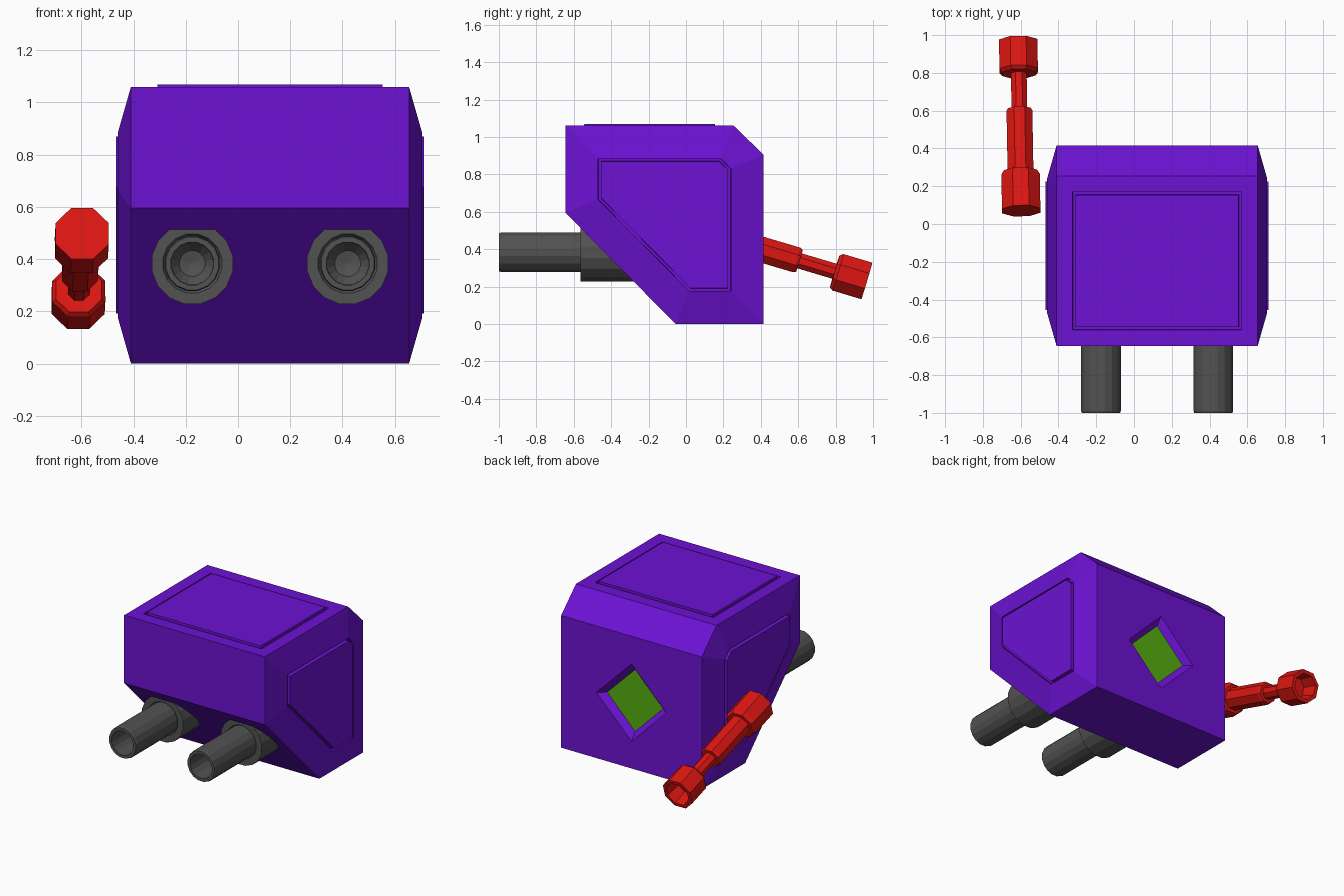
import bpy, bmesh
from math import sin, cos, tau
from mathutils import Vector

if "Cube" in bpy.data.objects:
    bpy.data.objects.remove(bpy.data.objects["Cube"])

CX = 0.1225   # middle of the hull in x


def material(name, rgb):
    m = bpy.data.materials.new(name)
    m.diffuse_color = (*rgb, 1)
    m.use_nodes = True
    m.node_tree.nodes["Principled BSDF"].inputs["Base Color"].default_value = m.diffuse_color
    return m


purple = material("purple", (0.15, 0.006, 0.65))
red = material("red", (0.72, 0.008, 0.006))
green = material("green", (0.09, 0.42, 0.005))
steel = material("steel", (0.085, 0.085, 0.085))


def finish(bm, name, mat, recalc=True):
    if recalc:
        bmesh.ops.recalc_face_normals(bm, faces=bm.faces[:])
    me = bpy.data.meshes.new(name)
    bm.to_mesh(me)
    bm.free()
    ob = bpy.data.objects.new(name, me)
    bpy.context.collection.objects.link(ob)
    me.materials.append(mat)
    return ob


def inset(bm, face, thickness, depth=0.0):
    bmesh.ops.inset_individual(bm, faces=[face], thickness=thickness,
                               depth=depth, use_even_offset=True)


def grooved_panel(bm, face):
    inset(bm, face, 0.001, -0.02)
    inset(bm, face, 0.014)
    inset(bm, face, 0.001, 0.028)


def lathe(name, start, direction, profile, sides, mat):
    """Spin (distance, radius) points round an axis."""
    q = Vector(direction).to_track_quat('Z', 'Y')
    bm = bmesh.new()
    rings = []
    for t, r in profile:
        n = 1 if r == 0 else sides
        rings.append([bm.verts.new(Vector(start) + q @ Vector((
            r * cos(tau * (i + 0.5) / sides), r * sin(tau * (i + 0.5) / sides), t)))
            for i in range(n)])
    for a, b in zip(rings, rings[1:]):
        for i in range(sides):
            j = (i + 1) % sides
            vs = [a[i % len(a)], a[j % len(a)], b[j % len(b)], b[i % len(b)]]
            bm.faces.new(list(dict.fromkeys(vs)))
    return finish(bm, name, mat)


# Hull: side profile (y, z) extruded across x
profile = [(-0.645, 0.595), (-0.645, 1.06), (0.255, 1.06),
           (0.415, 0.905), (0.415, 0), (-0.055, 0)]
bm = bmesh.new()
left, right = [[bm.verts.new((CX + s * 0.5325, y, z)) for y, z in profile]
               for s in (-1, 1)]
sides = [bm.faces.new(left), bm.faces.new(right[::-1])]
walls = []
for i in range(len(profile)):
    j = (i + 1) % len(profile)
    walls.append(bm.faces.new((left[i], left[j], right[j], right[i])))
bmesh.ops.recalc_face_normals(bm, faces=bm.faces[:])

# Tapered cheeks and roof, each with a grooved panel
for f in sides:
    inset(bm, f, 0.175, 0.05)
    grooved_panel(bm, f)
inset(bm, walls[1], 0.085)
grooved_panel(bm, walls[1])

# Diamond recess in the back wall
bmesh.ops.delete(bm, geom=[walls[3]], context='FACES_ONLY')
corners = [left[3], right[3], right[4], left[4]]
compass = [(0, 1), (1, 0), (0, -1), (-1, 0)]


def diamond(bm, r, y):
    return [bm.verts.new((CX + r * u, y, 0.45 + r * v)) for u, v in compass]


rim = diamond(bm, 0.265, 0.415)
floor = diamond(bm, 0.212, 0.375)
for i in range(4):
    j = (i + 1) % 4
    bm.faces.new((corners[i], corners[j], rim[i]))
    bm.faces.new((corners[j], rim[j], rim[i]))
    bm.faces.new((rim[i], rim[j], floor[j], floor[i]))
finish(bm, "hull", purple)

# Green light at the bottom of the recess
bm = bmesh.new()
bm.faces.new(diamond(bm, 0.212, 0.375))
finish(bm, "rear_light", green, recalc=False)

# Twin barrels with wide collars
for label, s in (("left", -1), ("right", 1)):
    lathe(label + "_barrel", (CX + s * 0.2975, -0.15, 0.383), (0, -1, 0),
          [(0, 0), (0, 0.158), (0.415, 0.158), (0.415, 0.115), (0.40, 0.107),
           (0.84, 0.107), (0.85, 0.103), (0.85, 0.083), (0.5, 0.08),
           (0.46, 0.05), (0.45, 0)], 16, steel)

# Octagonal lever on the left, hollow at its far end
a, b = Vector((-0.597, 0.07, 0.498)), Vector((-0.613, 0.967, 0.23))
lathe("lever", a, b - a,
      [(0, 0), (0, 0.11), (0.19, 0.11), (0.215, 0.095), (0.215, 0.074),
       (0.545, 0.074), (0.56, 0.066), (0.56, 0.045), (0.757, 0.045),
       (0.757, 0.095), (0.775, 0.11), (0.936, 0.11), (0.936, 0.085),
       (0.83, 0.075), (0.83, 0)], 8, red)
